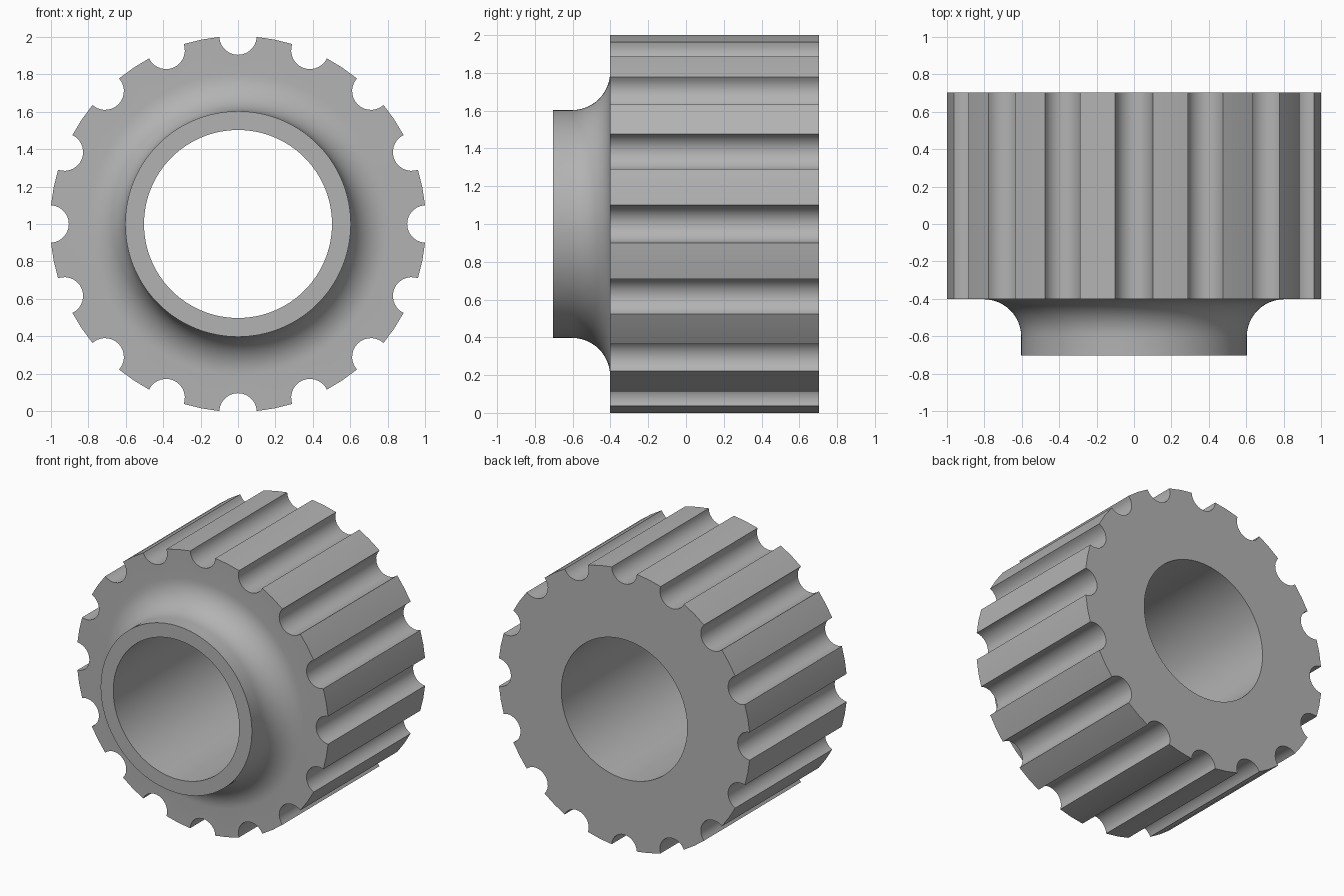
import bpy, bmesh
from math import sin, cos, pi, asin

cube = bpy.data.objects.get("Cube")
if cube:
    bpy.data.objects.remove(cube, do_unlink=True)

S = 1.005            # overall scale
GROOVES = 16
ARC, LAND = 14, 2    # segments per groove and per land
N = GROOVES * (ARC + LAND)
HALF = 2 * asin(0.05)  # half the angle a groove takes from the rim
BACK, FACE, FRONT = 0.7, -0.4, -0.7


def fluted_outline():
    """Points (x, z) of the rim with round grooves cut into it."""
    pts = []
    step = 2 * pi / GROOVES
    for g in range(GROOVES):
        a = g * step
        ca, sa = cos(a), sin(a)
        half_arc = pi / 2 - HALF / 2
        for i in range(ARC):
            t = half_arc * (2 * i / ARC - 1)
            r, s = 1 - 0.1 * cos(t), 0.1 * sin(t)
            pts.append((r * ca - s * sa, r * sa + s * ca))
        for i in range(LAND):
            b = a + HALF + (step - 2 * HALF) * i / LAND
            pts.append((cos(b), sin(b)))
    return pts


def circle(r):
    start = -HALF
    return [(r * cos(start + 2 * pi * i / N), r * sin(start + 2 * pi * i / N)) for i in range(N)]


# Cross-section as a closed loop of rings: bore, back, fluted rim, face, fillet, collar
rim = fluted_outline()
rings = [(circle(0.5), FRONT), (circle(0.5), BACK), (rim, BACK), (rim, FACE)]
for i in range(13):
    t = pi / 2 * i / 12
    rings.append((circle(0.8 - 0.2 * sin(t)), -0.6 + 0.2 * cos(t)))
rings.append((circle(0.6), FRONT))

bm = bmesh.new()
loops = [[bm.verts.new((x * S, y * S, z * S + 1)) for x, z in pts] for pts, y in rings]
for k, a in enumerate(loops):
    b = loops[(k + 1) % len(loops)]
    for i in range(N):
        j = (i + 1) % N
        bm.faces.new((a[i], a[j], b[j], b[i]))
bmesh.ops.recalc_face_normals(bm, faces=bm.faces)
mesh = bpy.data.meshes.new("fluted_pulley")
bm.to_mesh(mesh)
bm.free()
pulley = bpy.data.objects.new("fluted_pulley", mesh)
bpy.context.collection.objects.link(pulley)

# Plain grey material
grey = bpy.data.materials.new("grey")
grey.use_nodes = True
colour = (0.45, 0.45, 0.45, 1)
grey.diffuse_color = colour
grey.node_tree.nodes["Principled BSDF"].inputs["Base Color"].default_value = colour
mesh.materials.append(grey)

bpy.context.view_layer.objects.active = pulley
pulley.select_set(True)
bpy.ops.object.shade_smooth_by_angle(angle=pi / 6)
